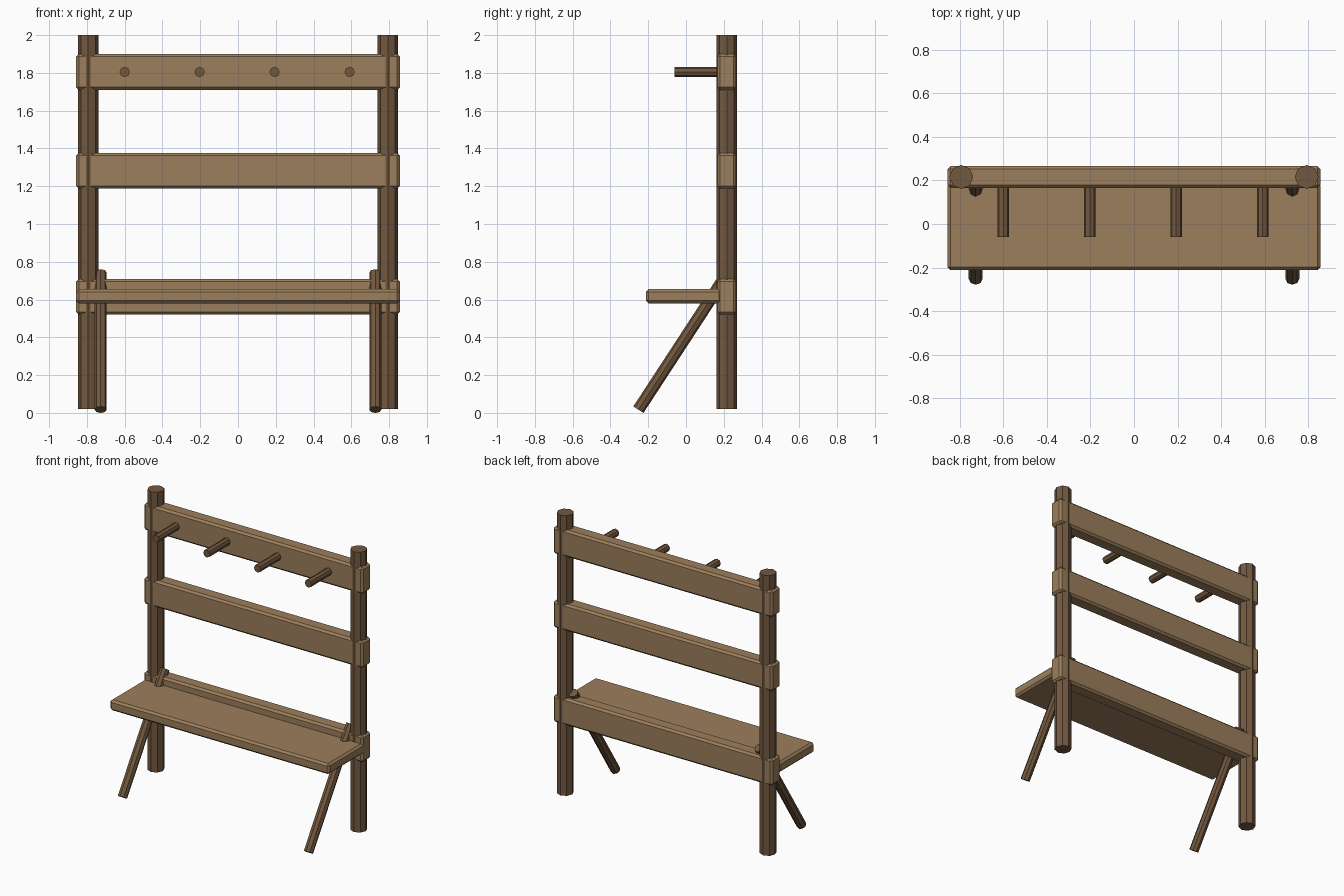
import bpy
import math
from mathutils import Vector

cube = bpy.data.objects.get("Cube")
if cube:
    bpy.data.objects.remove(cube, do_unlink=True)


def make_material(name, rgb):
    mat = bpy.data.materials.new(name)
    mat.use_nodes = True
    color = (*rgb, 1.0)
    mat.diffuse_color = color
    mat.node_tree.nodes["Principled BSDF"].inputs["Base Color"].default_value = color
    return mat


light_wood = make_material("light wood", (0.33, 0.21, 0.105))
dark_wood = make_material("dark wood", (0.17, 0.098, 0.05))


def board(name, low, high, bevel=0.014):
    """Chamfered plank between two opposite corners."""
    low, high = Vector(low), Vector(high)
    bpy.ops.mesh.primitive_cube_add(size=1, location=(low + high) / 2)
    obj = bpy.context.object
    obj.name = name
    obj.scale = high - low
    bpy.ops.object.transform_apply(location=False, rotation=False, scale=True)
    mod = obj.modifiers.new("chamfer", 'BEVEL')
    mod.width = bevel
    mod.segments = 1
    obj.data.materials.append(light_wood)
    return obj


def pole(name, start, end, radius):
    """Eight-sided round timber between two points."""
    start, end = Vector(start), Vector(end)
    axis = end - start
    bpy.ops.mesh.primitive_cylinder_add(vertices=8, radius=radius, depth=axis.length,
                                        location=(start + end) / 2)
    obj = bpy.context.object
    obj.name = name
    obj.rotation_euler = axis.to_track_quat('Z', 'Y').to_euler()
    obj.data.materials.append(dark_wood)
    return obj


# Upright posts and slanted bench legs
for side, sign in (("left", 1), ("right", -1)):
    pole(f"{side}_post", (sign * 0.793, 0.216, 0.02), (sign * 0.793, 0.216, 2), 0.055)
    pole(f"{side}_bench_leg", (sign * 0.727, -0.252, 0.017),
         (sign * 0.727, 0.222, 0.743), 0.032)

# Cross boards
for name, z in (("lower", 0.615), ("middle", 1.282), ("upper", 1.805)):
    board(f"{name}_cross_board", (-0.857, 0.166, z - 0.095), (0.857, 0.266, z + 0.095))

# Bench seat
board("bench_seat", (-0.857, -0.212, 0.58), (0.857, 0.19, 0.655))

# Hanging pegs on the upper board
for i in range(4):
    x = -0.6 + 0.397 * i
    pole(f"peg_{i + 1}", (x, -0.06, 1.805), (x, 0.2, 1.805), 0.027)
